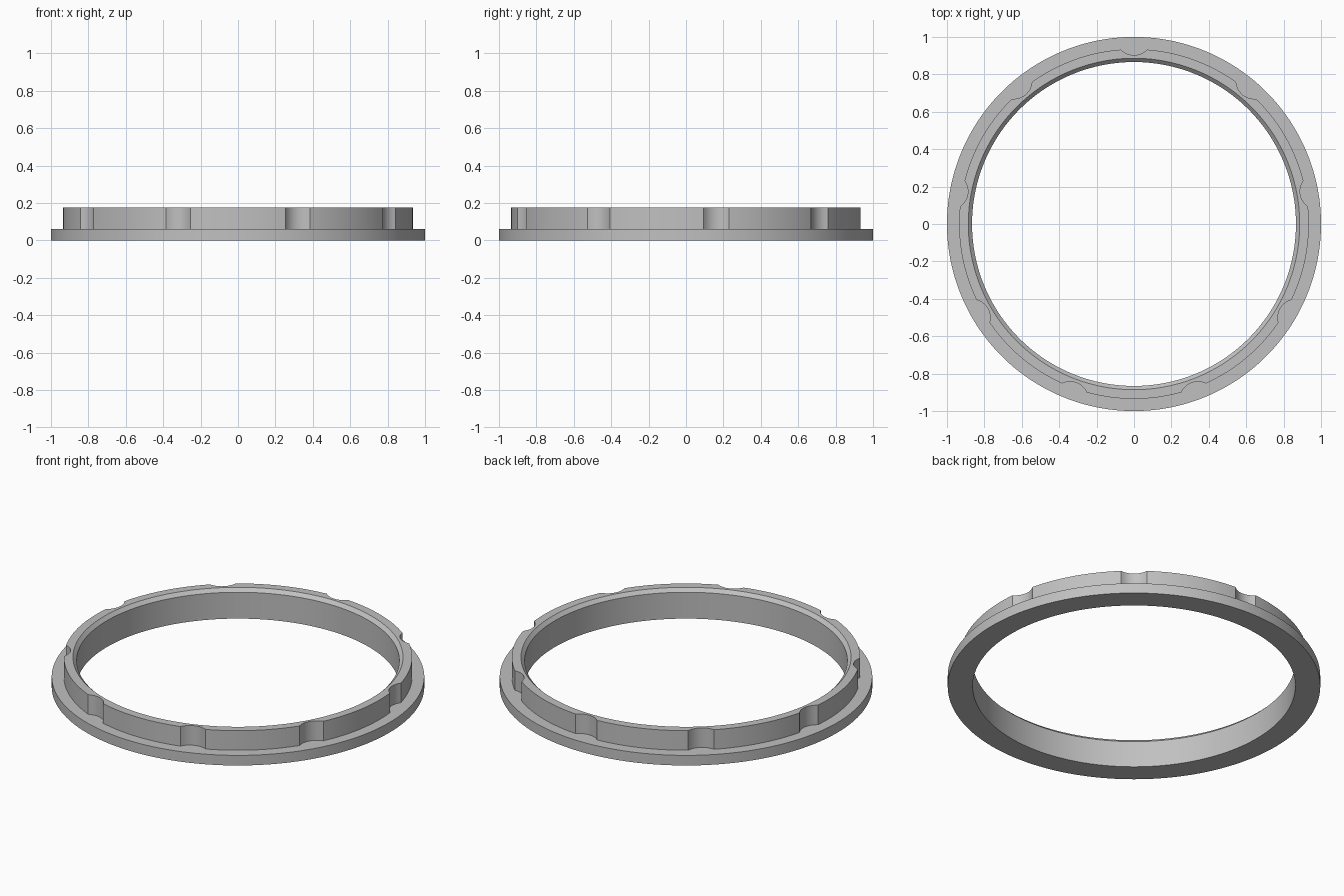
import bpy
import bmesh
from math import sin, cos, sqrt, pi, radians

if "Cube" in bpy.data.objects:
    bpy.data.objects.remove(bpy.data.objects["Cube"], do_unlink=True)

FLANGE_R, COLLAR_R, BORE_R, CHAMFER = 1.0, 0.935, 0.866, 0.02
FLANGE_Z, TOP_Z = 0.06, 0.176
NOTCHES, NOTCH_R = 9, 0.097      # round scoops centred on the flange edge
NOTCH_STEPS, PLAIN_STEPS = 12, 16

# Half angle at which a scoop meets the collar
HALF = 0.0753
SECTOR = 2 * pi / NOTCHES


def collar_radius(offset):
    """Collar radius at an angle measured from the nearest scoop centre."""
    if abs(offset) >= HALF - 1e-6:
        return COLLAR_R
    reach = sqrt(NOTCH_R ** 2 - (FLANGE_R * sin(offset)) ** 2)
    return min(COLLAR_R, FLANGE_R * cos(offset) - reach)


def section(offset):
    """Closed cross-section as (radius, height) pairs."""
    r = collar_radius(offset)
    return [(BORE_R, 0), (FLANGE_R, 0), (FLANGE_R, FLANGE_Z), (r, FLANGE_Z),
            (r, TOP_Z), (BORE_R + CHAMFER, TOP_Z), (BORE_R, TOP_Z - CHAMFER)]


# Angles of one sector: fine across the scoop, even across the plain wall
offsets = [-HALF + 2 * HALF * i / NOTCH_STEPS for i in range(NOTCH_STEPS)]
offsets += [HALF + (SECTOR - 2 * HALF) * i / PLAIN_STEPS for i in range(PLAIN_STEPS)]

# Sweep the section round the axis
bm = bmesh.new()
rings = []
for k in range(NOTCHES):
    for off in offsets:
        a = pi / 2 + k * SECTOR + off
        rings.append([bm.verts.new((r * cos(a), r * sin(a), z))
                      for r, z in section(off)])
for ring, following in zip(rings, rings[1:] + rings[:1]):
    for i in range(len(ring)):
        j = (i + 1) % len(ring)
        bm.faces.new((ring[i], following[i], following[j], ring[j]))
bmesh.ops.recalc_face_normals(bm, faces=bm.faces)

mesh = bpy.data.meshes.new("notched_ring")
bm.to_mesh(mesh)
bm.free()
obj = bpy.data.objects.new("notched_ring", mesh)
bpy.context.collection.objects.link(obj)

# Plain grey finish
grey = bpy.data.materials.new("plain_grey")
grey.use_nodes = True
colour = (0.53, 0.53, 0.53, 1)
grey.diffuse_color = colour
grey.node_tree.nodes["Principled BSDF"].inputs["Base Color"].default_value = colour
mesh.materials.append(grey)

# Smooth curved walls, crisp rims
bpy.ops.object.select_all(action="DESELECT")
obj.select_set(True)
bpy.context.view_layer.objects.active = obj
bpy.ops.object.shade_smooth_by_angle(angle=radians(30))
